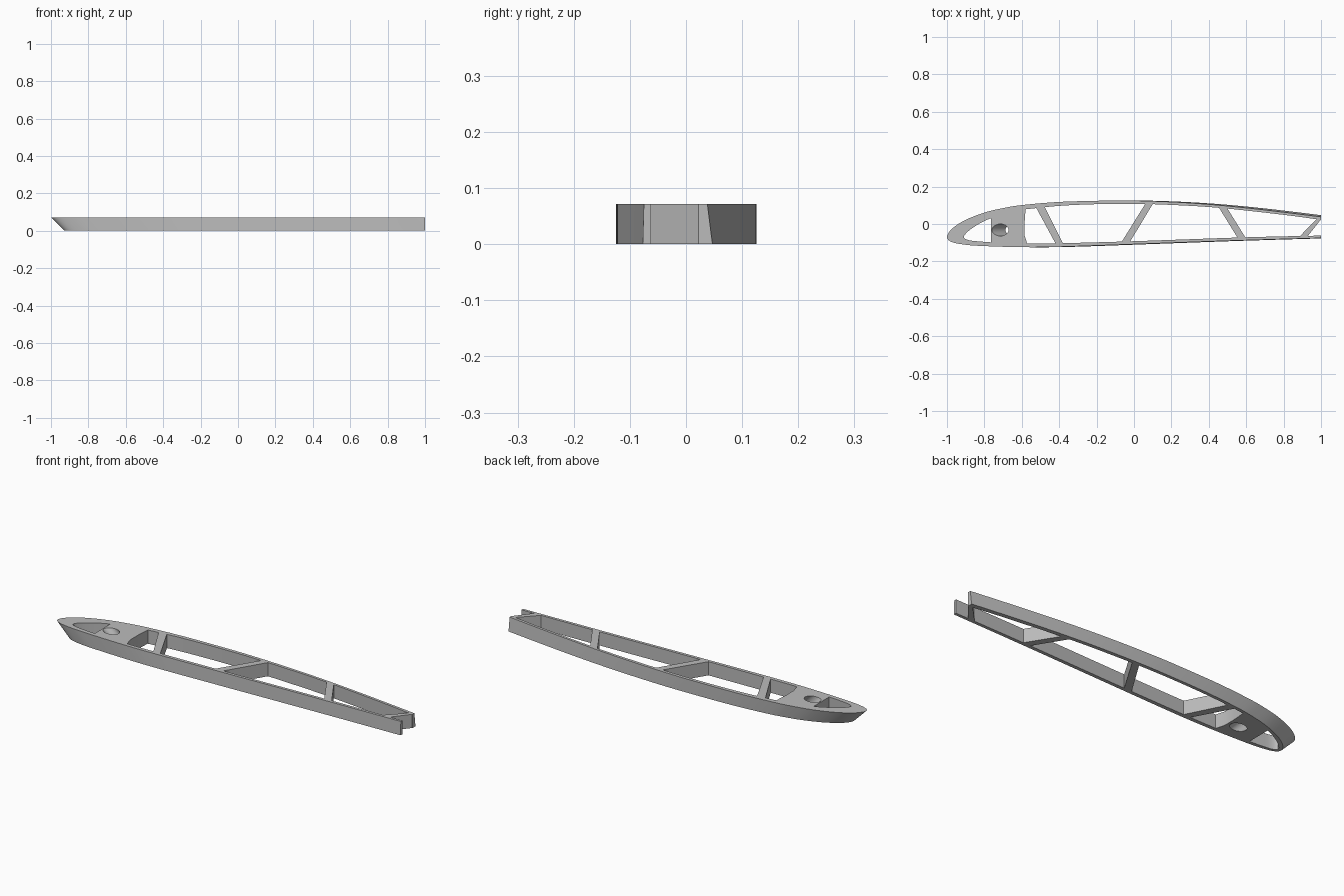
import bpy, bmesh, math
from mathutils import Vector

if "Cube" in bpy.data.objects:
    bpy.data.objects.remove(bpy.data.objects["Cube"])

H = 0.072      # rib thickness
LEAN = 0.072   # how far the outer skin leans forward from bottom to top

grey = bpy.data.materials.new("light grey")
grey.diffuse_color = (0.5, 0.5, 0.5, 1)
grey.use_nodes = True
grey.node_tree.nodes["Principled BSDF"].inputs["Base Color"].default_value = grey.diffuse_color


def spline(pts, steps=6):
    """Smooth open curve through the points."""
    p = [Vector(q) for q in pts]
    p = [2 * p[0] - p[1]] + p + [2 * p[-1] - p[-2]]
    out = []
    for a, b, c, d in zip(p, p[1:], p[2:], p[3:]):
        for i in range(steps):
            t = i / steps
            out.append(0.5 * (2 * b + (c - a) * t + (2 * a - 5 * b + 4 * c - d) * t * t
                              + (3 * b - a - 3 * c + d) * t ** 3))
    return out + [p[-2]]


def prism(name, outline, z0, z1, lean=0.0, trim=None):
    """Extrude an outline; lean shifts it in -x per unit of height."""
    bm = bmesh.new()
    rings = [[bm.verts.new((p[0] + lean * (H - z), p[1], z)) for p in outline]
             for z in (z0, z1)]
    n = len(outline)
    bm.faces.new(rings[0])
    bm.faces.new(rings[1])
    for i in range(n):
        j = (i + 1) % n
        bm.faces.new((rings[0][i], rings[0][j], rings[1][j], rings[1][i]))
    if trim is not None:
        cut = bmesh.ops.bisect_plane(bm, geom=bm.verts[:] + bm.edges[:] + bm.faces[:],
                                     plane_co=(trim, 0, 0), plane_no=(1, 0, 0), clear_outer=True)
        edges = [e for e in cut["geom_cut"] if isinstance(e, bmesh.types.BMEdge)]
        bmesh.ops.contextual_create(bm, geom=edges)
    bmesh.ops.recalc_face_normals(bm, faces=bm.faces[:])
    me = bpy.data.meshes.new(name)
    bm.to_mesh(me)
    bm.free()
    me.materials.append(grey)
    ob = bpy.data.objects.new(name, me)
    bpy.context.collection.objects.link(ob)
    return ob


# Outer skin: upper tail -> nose -> lower tail
outer = spline([(1.1, 0.025), (1, 0.038), (0.8, 0.063), (0.6, 0.086), (0.4, 0.105), (0.2, 0.118),
                (0, 0.125), (-0.15, 0.125), (-0.4, 0.118), (-0.6, 0.101), (-0.7, 0.085),
                (-0.8, 0.061), (-0.9, 0.022), (-0.97, -0.023), (-1, -0.068), (-0.975, -0.096),
                (-0.9, -0.111), (-0.8, -0.118), (-0.6, -0.124), (-0.4, -0.122), (0, -0.108),
                (0.5, -0.09), (1, -0.075), (1.1, -0.072)])
rib = prism("wing_rib", outer, 0, H, LEAN / H, trim=1.0)

# Inner edges of the skin
upper = spline([(-0.585, 0.078), (-0.4, 0.097), (-0.2, 0.106), (0, 0.108), (0.2, 0.102),
                (0.46, 0.086), (0.8, 0.049), (1, 0.022), (1.1, 0.008)])
lower = spline([(-0.585, -0.105), (-0.4, -0.103), (0, -0.092), (0.6, -0.071),
                (1, -0.062), (1.1, -0.06)])


def height(curve, x):
    for a, b in zip(curve, curve[1:]):
        if a.x <= x <= b.x:
            return a.y + (b.y - a.y) * (x - a.x) / (b.x - a.x)
    return curve[-1].y


def bay(top, bottom):
    """Opening between two struts, following both inner edges."""
    def edge(curve, a, b):
        return [(a + (b - a) * i / 12, height(curve, a + (b - a) * i / 12)) for i in range(13)]
    return edge(upper, *top) + edge(lower, *bottom)[::-1]


# Openings between the slanted struts: x range on the top edge, on the bottom edge
openings = [bay(*b) for b in [((-0.585, -0.522), (-0.585, -0.42)),
                              ((-0.477, 0.06), (-0.38, -0.065)),
                              ((0.1, 0.455), (-0.02, 0.553)),
                              ((0.5, 0.975), (0.595, 0.888)),
                              ((0.998, 1.09), (0.93, 1.09))]]
# Nose opening
openings.append(spline([(-0.765, 0.031), (-0.80, 0.016), (-0.85, -0.012), (-0.89, -0.042),
                        (-0.91, -0.07), (-0.885, -0.086), (-0.83, -0.093), (-0.765, -0.098)], 4))
cutters = [prism("opening_cutter", o, -0.05, H + 0.05) for o in openings]

# Slanted spar hole
hole = [(-0.715 + 0.044 * math.cos(i * math.pi / 20), -0.032 + 0.032 * math.sin(i * math.pi / 20))
        for i in range(40)]
cutters.append(prism("hole_cutter", hole, -0.05, H + 0.05, LEAN / H))

bpy.context.view_layer.objects.active = rib
rib.select_set(True)
for c in cutters:
    c.hide_render = True
    mod = rib.modifiers.new("cut", "BOOLEAN")
    mod.operation, mod.solver, mod.object = "DIFFERENCE", "EXACT", c
    bpy.ops.object.modifier_apply(modifier=mod.name)
    bpy.data.objects.remove(c)
bpy.ops.object.shade_smooth_by_angle(angle=math.radians(30))
